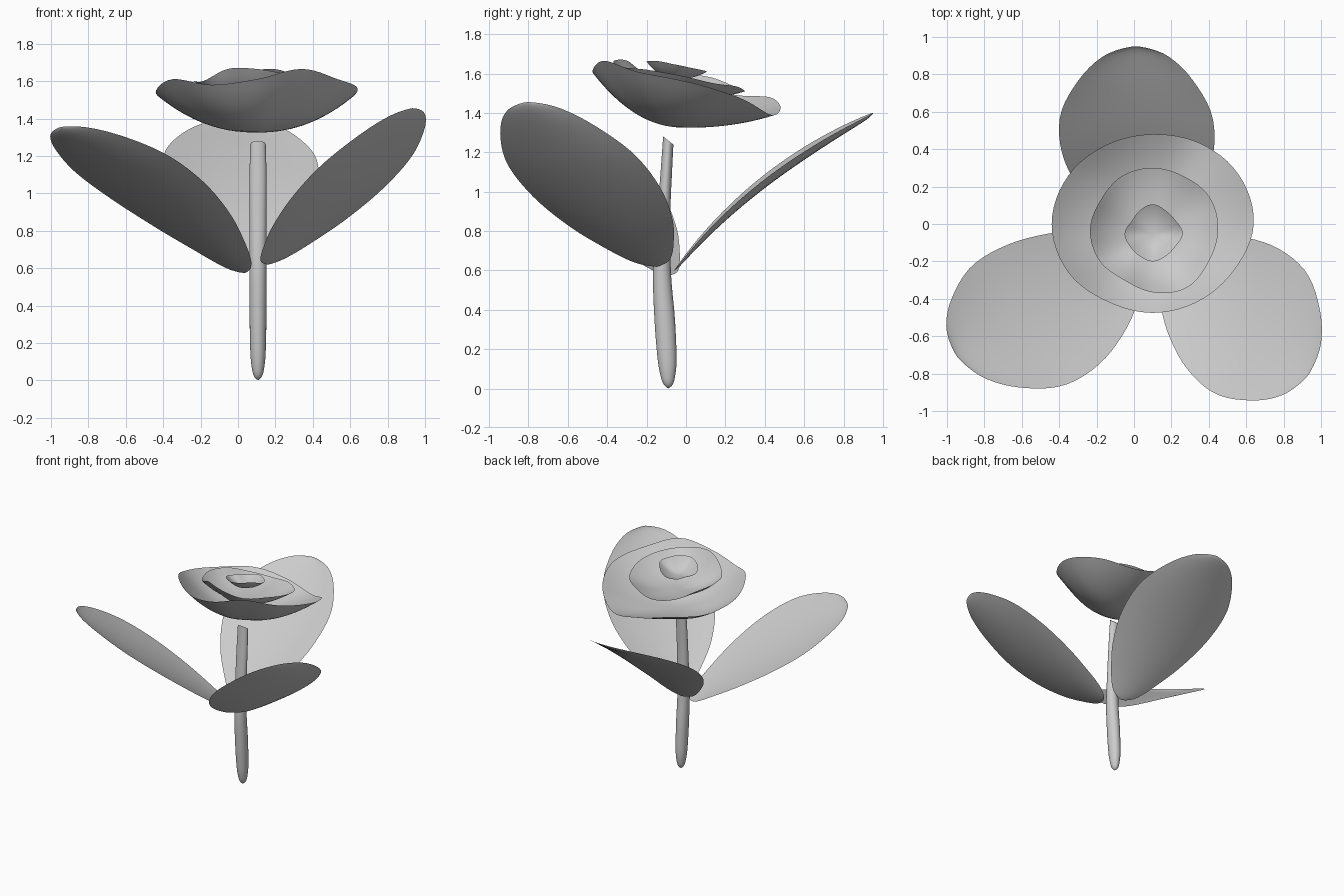
import bpy
import bmesh
import math
from mathutils import Vector

cube = bpy.data.objects.get("Cube")
if cube:
    bpy.data.objects.remove(cube, do_unlink=True)

GREY = (0.6, 0.6, 0.6, 1.0)
material = bpy.data.materials.new("light grey")
material.use_nodes = True
material.diffuse_color = GREY
material.node_tree.nodes["Principled BSDF"].inputs["Base Color"].default_value = GREY


def smooth_sample(values, position, cyclic=False):
    """Catmull-Rom interpolation through evenly spaced values."""
    count = len(values)
    index = math.floor(position)
    if not cyclic:
        index = min(index, count - 2)
    f = position - index

    def pick(i):
        return values[i % count] if cyclic else values[max(0, min(count - 1, i))]

    a, b, c, d = (pick(index + k) for k in (-1, 0, 1, 2))
    return b + f / 2 * (c - a + f * (2 * a - 5 * b + 4 * c - d + f * (3 * (b - c) + d - a)))


def build_surface(name, rows, closed=False, cap_end=False):
    """Skin a list of point rows into one smooth object."""
    bm = bmesh.new()
    grid = [[bm.verts.new(point) for point in row] for row in rows]
    width = len(grid[0])
    for low, high in zip(grid, grid[1:]):
        for i in range(width if closed else width - 1):
            j = (i + 1) % width
            bm.faces.new((low[i], low[j], high[j], high[i]))
    if cap_end:
        bm.faces.new(grid[-1])
    bmesh.ops.remove_doubles(bm, verts=bm.verts, dist=0.0001)
    mesh = bpy.data.meshes.new(name)
    bm.to_mesh(mesh)
    bm.free()
    mesh.materials.append(material)
    obj = bpy.data.objects.new(name, mesh)
    bpy.context.collection.objects.link(obj)
    bpy.ops.object.select_all(action="DESELECT")
    obj.select_set(True)
    bpy.context.view_layer.objects.active = obj
    bpy.ops.object.shade_smooth_by_angle(angle=math.radians(50))
    return obj


# Stem: slightly bowed rod, rounded foot, flattened and slanted top
def build_stem():
    heights = [0.0, 0.02, 0.06, 0.15, 0.35, 0.6, 0.9, 1.1, 1.26]
    centres = [-0.09, -0.09, -0.092, -0.096, -0.108, -0.122, -0.112, -0.1, -0.09]
    half_x = [0.0, 0.02, 0.032, 0.041, 0.045, 0.045, 0.045, 0.045, 0.042]
    half_y = [0.0, 0.022, 0.036, 0.048, 0.052, 0.045, 0.033, 0.029, 0.026]
    sides, steps = 24, 48
    rows = []
    for s in range(steps + 1):
        p = s / steps * (len(heights) - 1)
        z, cy, rx, ry = (smooth_sample(v, p) for v in (heights, centres, half_x, half_y))
        slant = 0.8 * max(0, z - 1.1) / 0.16
        ring = []
        for i in range(sides):
            a = math.tau * i / sides
            y = ry * math.sin(a)
            ring.append((0.107 + rx * math.cos(a), cy + y, z - slant * y))
        rows.append(ring)
    build_surface("stem", rows, closed=True, cap_end=True)


# Leaf: one shared outline, swept along a bowed midline and gently cupped
LEAF_HALF_WIDTHS = [0, 0.11, 0.215, 0.33, 0.405, 0.405, 0.305, 0.165, 0]


def build_leaf(name, base, middle, tip, side, cup=0.045):
    base, middle, tip = Vector(base), Vector(middle), Vector(tip)
    side = Vector(side).normalized()
    control = 2 * middle - (base + tip) / 2
    normal = side.cross(tip - base).normalized()
    steps, columns = 36, 12
    rows = []
    for s in range(steps + 1):
        u = s / steps
        t = (1 - math.cos(math.pi * u)) / 2
        spine = (1 - t) ** 2 * base + 2 * t * (1 - t) * control + t * t * tip
        half = smooth_sample(LEAF_HALF_WIDTHS, u * (len(LEAF_HALF_WIDTHS) - 1))
        row = []
        for c in range(columns + 1):
            v = 2 * c / columns - 1
            sag = cup * (v * v - 1) * half / max(LEAF_HALF_WIDTHS)
            row.append(spine + side * (v * half) + normal * sag)
        rows.append(row)
    build_surface(name, rows)


# Petal layer: shallow bowl with a wavy rim, given every 30 degrees from +x
def build_bowl(name, centre, radii, rim_heights, power=2.1):
    cx, cy, cz = centre
    sides, steps = 72, 14
    rows = []
    for s in range(steps + 1):
        r = s / steps
        ring = []
        for i in range(sides):
            a = math.tau * i / sides
            p = i / sides * len(radii)
            radius = r * smooth_sample(radii, p, cyclic=True)
            rim = smooth_sample(rim_heights, p, cyclic=True)
            ring.append((cx + radius * math.cos(a), cy + radius * math.sin(a),
                         cz + (rim - cz) * r ** power))
        rows.append(ring)
    build_surface(name, rows, closed=True)


build_stem()

build_leaf("back_leaf", (0.07, -0.06, 0.6), (0.02, 0.38, 1.06), (0.01, 0.95, 1.4), (1, 0, -0.03))
build_leaf("left_leaf", (0.16, -0.15, 0.62), (0.53, -0.455, 1.0), (0.93, -0.81, 1.455),
           (-0.5, -0.66, -0.05))
build_leaf("right_leaf", (0.04, -0.1, 0.575), (-0.43, -0.43, 1.015), (-0.945, -0.71, 1.355),
           (-0.5, 0.66, -0.1))

build_bowl("outer_petals", (0.1, 0, 1.325),
           [0.54, 0.53, 0.5, 0.48, 0.49, 0.52, 0.54, 0.52, 0.48, 0.475, 0.48, 0.5],
           [1.56, 1.48, 1.39, 1.43, 1.48, 1.49, 1.54, 1.61, 1.58, 1.61, 1.665, 1.61], power=2.2)
build_bowl("middle_petals", (0.1, -0.03, 1.47),
           [0.35, 0.35, 0.33, 0.33, 0.33, 0.32, 0.335, 0.33, 0.31, 0.335, 0.36, 0.345],
           [1.59, 1.55, 1.535, 1.51, 1.53, 1.58, 1.6, 1.6, 1.665, 1.665, 1.635, 1.62], power=2.6)
build_bowl("inner_petals", (0.1, -0.05, 1.57),
           [0.16, 0.14, 0.14, 0.155, 0.14, 0.13, 0.15, 0.14, 0.14, 0.15, 0.14, 0.14],
           [1.645, 1.63, 1.62, 1.61, 1.6, 1.61, 1.62, 1.64, 1.65, 1.66, 1.665, 1.66])
